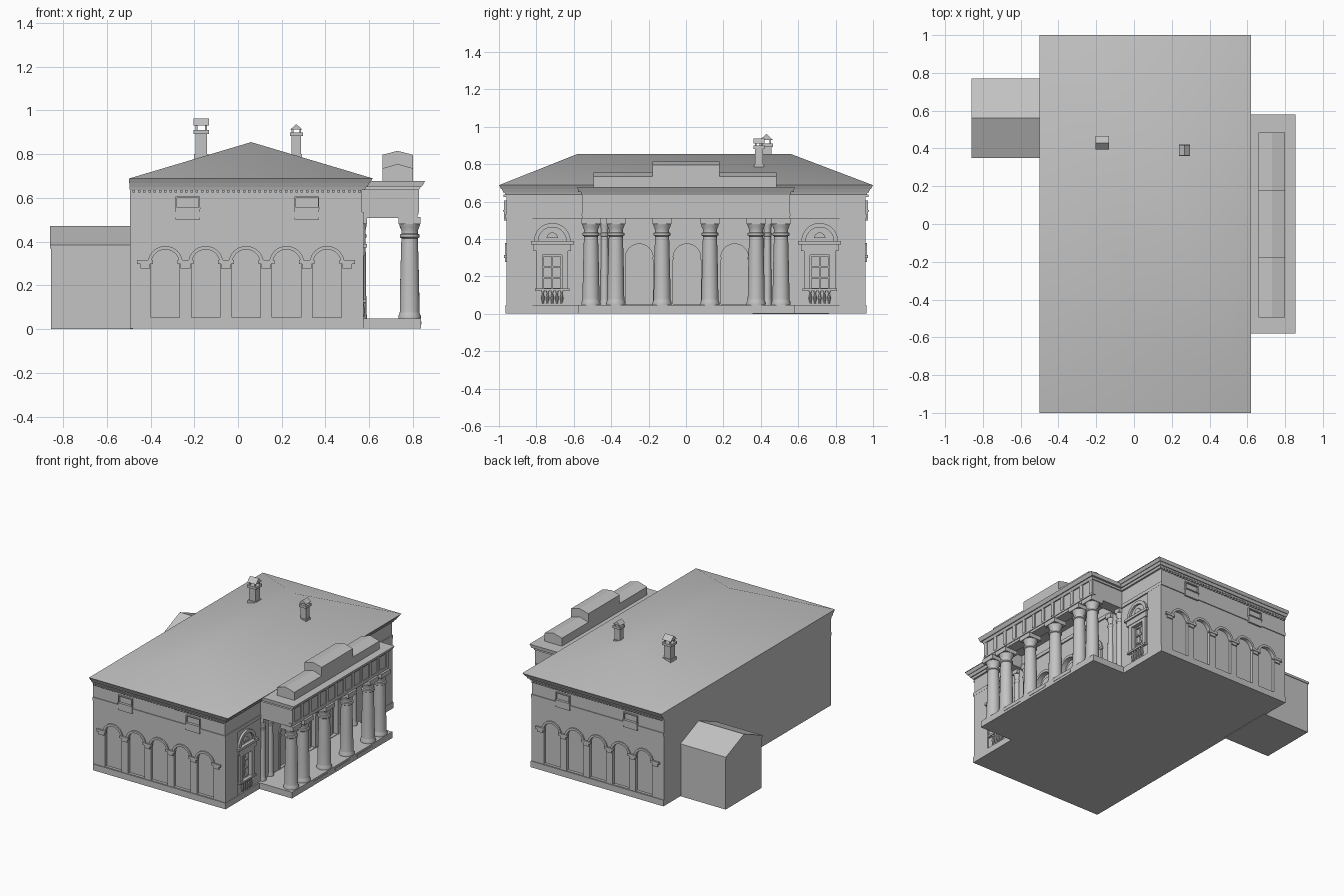
import bpy, bmesh, math
from math import sin, cos, pi

if "Cube" in bpy.data.objects:
    bpy.data.objects.remove(bpy.data.objects["Cube"])

stone = bpy.data.materials.new("grey_stone")
stone.use_nodes = True
GREY = (0.55, 0.55, 0.55, 1)
stone.diffuse_color = GREY
stone.node_tree.nodes["Principled BSDF"].inputs["Base Color"].default_value = GREY


def finish(bm, name, limit=35):
    bmesh.ops.remove_doubles(bm, verts=bm.verts, dist=1e-5)
    bmesh.ops.recalc_face_normals(bm, faces=bm.faces)
    for f in bm.faces:
        f.smooth = True
    for e in bm.edges:
        e.smooth = len(e.link_faces) == 2 and e.calc_face_angle(0) < math.radians(limit)
    me = bpy.data.meshes.new(name)
    bm.to_mesh(me)
    bm.free()
    me.materials.append(stone)
    ob = bpy.data.objects.new(name, me)
    bpy.context.collection.objects.link(ob)
    return ob


def frustum(name, low, high, z0, z1, limit=35):
    """Hull between two rectangles (x0, x1, y0, y1); a zero-width top makes a ridge."""
    bm = bmesh.new()
    for (x0, x1, y0, y1), z in ((low, z0), (high, z1)):
        for x, y in ((x0, y0), (x1, y0), (x1, y1), (x0, y1)):
            bm.verts.new((x, y, z))
    v = list(bm.verts)
    bm.faces.new(v[:4])
    bm.faces.new(v[4:])
    for i in range(4):
        j = (i + 1) % 4
        bm.faces.new((v[i], v[j], v[j + 4], v[i + 4]))
    bmesh.ops.remove_doubles(bm, verts=bm.verts, dist=1e-5)
    return finish(bm, name, limit)


def box(name, x0, x1, y0, y1, z0, z1):
    r = (x0, x1, y0, y1)
    return frustum(name, r, r, z0, z1)


def gable(name, x0, x1, y0, y1, z0, z1, along):
    xm, ym = (x0 + x1) / 2, (y0 + y1) / 2
    top = (x0, x1, ym, ym) if along == "x" else (xm, xm, y0, y1)
    return frustum(name, (x0, x1, y0, y1), top, z0, z1, 5)


def lathe(name, x, y, profile, steps=24):
    bm = bmesh.new()
    vs = [bm.verts.new((x + r, y, z)) for r, z in profile]
    es = [bm.edges.new(p) for p in zip(vs, vs[1:])]
    bmesh.ops.spin(bm, geom=vs + es, cent=(x, y, 0), axis=(0, 0, 1), angle=2 * pi, steps=steps)
    return finish(bm, name)


def arc(u, v, r, n=16):
    return [(u + r * cos(pi * i / n), v + r * sin(pi * i / n)) for i in range(n + 1)]


def arch(u, bottom, spring, r):
    return [(u - r, bottom), (u + r, bottom)] + arc(u, spring, r)


def ring(u, v, r0, r1):
    return arc(u, v, r1) + arc(u, v, r0)[::-1]


def rect(u0, u1, v0, v1):
    return [(u0, v0), (u1, v0), (u1, v1), (u0, v1)]


def panel(name, side, back, front, *outlines):
    """Flat outline with holes, extruded outward on the 'x' wall or the +1/-1 y wall."""
    cu = bpy.data.curves.new(name, "CURVE")
    cu.dimensions = "2D"
    cu.fill_mode = "BOTH"
    cu.extrude = (front - back) / 2
    for pts in outlines:
        sp = cu.splines.new("POLY")
        sp.points.add(len(pts) - 1)
        for p, (u, v) in zip(sp.points, pts):
            p.co = (u, v, 0, 1)
        sp.use_cyclic_u = True
    tmp = bpy.data.objects.new("outline", cu)
    bpy.context.collection.objects.link(tmp)
    dg = bpy.context.evaluated_depsgraph_get()
    me = bpy.data.meshes.new_from_object(tmp.evaluated_get(dg))
    bm = bmesh.new()
    bm.from_mesh(me)
    bpy.data.objects.remove(tmp)
    bpy.data.meshes.remove(me)
    mid = (front + back) / 2
    for p in bm.verts:
        u, v, w = p.co
        p.co = (w + mid, u, v) if side == "x" else (u, side * (w + mid), v)
    return finish(bm, name)


# Main body, plinth and roof
BACK = -0.494
box("body_core", BACK, 0.535, -0.94, 0.94, 0.003, 0.64)
box("body_plinth", BACK, 0.575, -0.965, 0.965, 0.003, 0.048)
box("frieze", BACK, 0.568, -0.96, 0.96, 0.51, 0.64)
box("string_course", BACK, 0.574, -0.966, 0.966, 0.51, 0.535)


def grown(g):
    return (BACK - g * 0.1, 0.57 + g, -0.955 - g, 0.955 + g)


for z0, z1, g0, g1 in ((0.635, 0.65, 0.01, 0.015), (0.65, 0.668, 0.022, 0.03), (0.668, 0.688, 0.034, 0.045)):
    frustum("main_cornice", grown(g0), grown(g1), z0, z1)
frustum("hip_roof", (-0.5, 0.62, -1, 1), (0.06, 0.06, -0.58, 0.56), 0.688, 0.855, 45)

# End walls with blind arcades
PITCH = 0.185
piers = [-0.425 + PITCH * i for i in range(6)]
bays = [p + PITCH / 2 for p in piers[:-1]]
for s in (-1, 1):
    panel("arcade_wall", s, 0.935, 0.96, rect(BACK, 0.565, 0.04, 0.515),
          *[arch(u, 0.052, 0.3, 0.066) for u in bays])
    for u in bays:
        panel("arcade_archivolt", s, 0.955, 0.969, ring(u, 0.3, 0.064, 0.08))
    for u in piers:
        panel("arcade_capital", s, 0.955, 0.972, rect(u - 0.036, u + 0.036, 0.298, 0.315))
        panel("arcade_neck", s, 0.955, 0.968, rect(u - 0.022, u + 0.022, 0.278, 0.298))
    for u in (-0.23, 0.315):
        panel("upper_window_frame", s, 0.95, 0.972, rect(u - 0.056, u + 0.056, 0.5, 0.607),
              rect(u - 0.05, u + 0.05, 0.553, 0.6))
        panel("upper_window_sill", s, 0.955, 0.978, rect(u - 0.058, u + 0.058, 0.548, 0.555))
    for i in range(44):
        u = BACK + 0.012 + i * 0.024
        panel("cornice_dentil", s, 0.955, 0.976, rect(u, u + 0.012, 0.625, 0.637))

# Long front wall with doors and wing windows
DOORS = (-0.25, 0.005, 0.26)
WINGS = (-0.715, 0.715)
panel("porch_wall", "x", 0.53, 0.565, rect(-0.955, 0.955, 0.04, 0.515),
      *[arch(u, 0.052, 0.3, 0.075) for u in DOORS],
      *[rect(u - 0.052, u + 0.052, 0.13, 0.315) for u in WINGS])
for u in DOORS:
    panel("door_archivolt", "x", 0.56, 0.573, ring(u, 0.3, 0.074, 0.092))
    for s in (-1, 1):
        c = u + s * 0.083
        panel("door_jamb", "x", 0.56, 0.57, rect(c - 0.009, c + 0.009, 0.05, 0.3))
        panel("door_impost", "x", 0.56, 0.576, rect(c - 0.013, c + 0.013, 0.29, 0.305))
    panel("door_step", "x", 0.83, 0.84, rect(u - 0.085, u + 0.085, 0.02, 0.035))
    panel("door_leaf", "x", 0.534, 0.542, arch(u, 0.05, 0.29, 0.06))
for u in WINGS:
    panel("window_frame", "x", 0.56, 0.576, rect(u - 0.085, u + 0.085, 0.125, 0.335),
          rect(u - 0.052, u + 0.052, 0.13, 0.315))
    panel("window_sash", "x", 0.534, 0.548, rect(u - 0.052, u + 0.052, 0.13, 0.315),
          *[rect(u + a, u + a + 0.04, b, b + 0.05) for a in (-0.045, 0.005) for b in (0.138, 0.197, 0.256)])
    panel("window_sill", "x", 0.56, 0.585, rect(u - 0.092, u + 0.092, 0.122, 0.135))
    panel("window_lintel", "x", 0.56, 0.58, rect(u - 0.1, u + 0.1, 0.335, 0.372))
    panel("window_cornice", "x", 0.56, 0.59, rect(u - 0.115, u + 0.115, 0.372, 0.39))
    panel("window_lunette_arch", "x", 0.56, 0.58, ring(u, 0.388, 0.075, 0.098))
    panel("window_lunette_ornament", "x", 0.56, 0.574, arc(u, 0.405, 0.03))
    for i in range(5):
        lathe("window_baluster", 0.572, u + (i - 2) * 0.025,
              [(0.006, 0.055), (0.006, 0.065), (0.01, 0.085), (0.004, 0.11), (0.008, 0.122)], 10)
    a = 0.89 if u > 0 else -0.89
    panel("corner_pier", "x", 0.56, 0.573, rect(a - 0.07, a + 0.07, 0.04, 0.512))

# Portico floor, columns and wall pilasters
box("portico_plinth", 0.55, 0.837, -0.575, 0.58, 0.003, 0.048)


def column(name, x, y, r):
    lathe(name, x, y, [(0, 0.045), (r * 1.12, 0.045), (r * 1.15, 0.06), (r * 1.02, 0.072), (r, 0.08),
                       (r * 0.97, 0.2), (r * 0.84, 0.415), (r, 0.42), (r, 0.432), (r * 0.84, 0.436),
                       (r * 0.84, 0.452), (r * 0.98, 0.466), (r * 1.08, 0.482), (0, 0.482)])
    w = r * 1.12
    box(name + "_abacus", x - w, x + w, y - w, y + w, 0.48, 0.512)


for s in (-1, 1):
    for y in (0.128, 0.375, 0.508):
        column("portico_column", 0.785, s * y, 0.045)
    for y in (0.435, 0.525):
        column("wall_column", 0.565, s * y, 0.022)

# Portico entablature
box("portico_ceiling", 0.55, 0.81, -0.545, 0.55, 0.6, 0.64)
box("portico_front_beam", 0.74, 0.82, -0.555, 0.555, 0.508, 0.64)
for s in (-1, 1):
    box("portico_side_beam", 0.55, 0.8, s * 0.555, s * 0.475, 0.508, 0.64)
box("portico_architrave_band", 0.8, 0.825, -0.56, 0.56, 0.525, 0.536)
for i in range(12):
    c = (i - 5.5) * 0.098
    panel("frieze_block", "x", 0.815, 0.827, rect(c - 0.014, c + 0.014, 0.536, 0.636))
for z0, z1, a, b in ((0.635, 0.652, 0.828, 0.836), (0.652, 0.677, 0.842, 0.855)):
    frustum("portico_cornice", (0.55, a, 0.265 - a, a - 0.265), (0.55, b, 0.275 - b, b - 0.275), z0, z1)

# Stepped attic above the portico
for y0, y1, z0, z1 in ((-0.495, 0.485, 0.735, 0.755), (-0.18, 0.18, 0.797, 0.815)):
    box("attic_block", 0.66, 0.8, y0, y1, 0.67, z0)
    gable("attic_cap", 0.66, 0.8, y0, y1, z0, z1, "y")

# Side annex
box("annex_walls", -0.855, -0.48, 0.355, 0.765, 0, 0.375)
box("annex_eaves", -0.86, -0.48, 0.35, 0.77, 0.368, 0.384)
gable("annex_roof", -0.86, -0.48, 0.35, 0.77, 0.384, 0.472, "x")


# Chimneys with raised gabled cowls
def chimney(x, y, w, top, eave, peak, along):
    def block(name, k, z0, z1):
        box(name, x - k, x + k, y - k, y + k, z0, z1)
    block("chimney_shaft", w, 0.7, top)
    block("chimney_base", w * 1.2, 0.7, 0.8)
    block("chimney_crown", w * 1.35, top - 0.018, top)
    p = w * 0.8
    for sx in (-1, 1):
        for sy in (-1, 1):
            cx, cy = x + sx * p, y + sy * p
            box("cowl_post", cx - 0.004, cx + 0.004, cy - 0.004, cy + 0.004, top, eave + 0.004)
    k = w * 1.3
    gable("chimney_cowl", x - k, x + k, y - k, y + k, eave, peak, along)


chimney(-0.168, 0.43, 0.027, 0.91, 0.93, 0.962, "x")
chimney(0.267, 0.39, 0.022, 0.9, 0.912, 0.937, "y")
